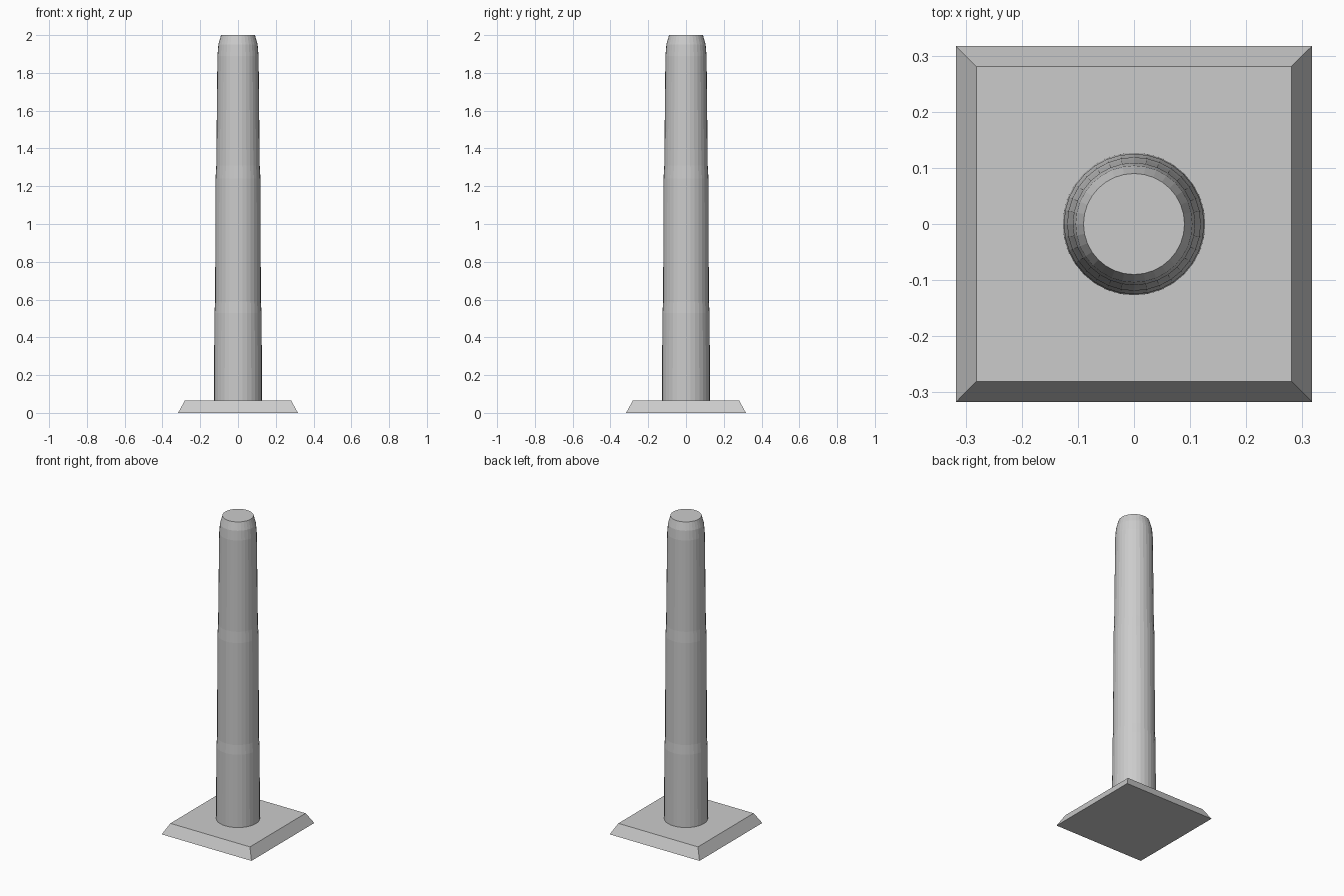
import bpy, bmesh, math

if "Cube" in bpy.data.objects:
    bpy.data.objects.remove(bpy.data.objects["Cube"])


def loft(name, rings, sides, turn=0.0):
    """Stack regular polygon rings (radius, z) into a closed solid."""
    bm = bmesh.new()
    loops = []
    for r, z in rings:
        loops.append([bm.verts.new((r * math.cos(turn + 2 * math.pi * i / sides),
                                    r * math.sin(turn + 2 * math.pi * i / sides), z))
                      for i in range(sides)])
    for a, b in zip(loops, loops[1:]):
        for i in range(sides):
            j = (i + 1) % sides
            bm.faces.new((a[i], a[j], b[j], b[i]))
    bm.faces.new(loops[0][::-1])
    bm.faces.new(loops[-1])
    mesh = bpy.data.meshes.new(name)
    bm.to_mesh(mesh)
    bm.free()
    obj = bpy.data.objects.new(name, mesh)
    bpy.context.collection.objects.link(obj)
    return obj


# Square base plate with sloped sides
root2 = math.sqrt(2)
loft("base_plate", [(0.317 * root2, 0), (0.281 * root2, 0.066)], 4, math.pi / 4)

# Round post, slightly stepped, with a rounded-off top
loft("post", [(0.127, 0.066), (0.125, 0.53), (0.121, 0.59),
              (0.119, 1.24), (0.115, 1.31), (0.109, 1.89),
              (0.104, 1.95), (0.09, 2.0)], 32)
